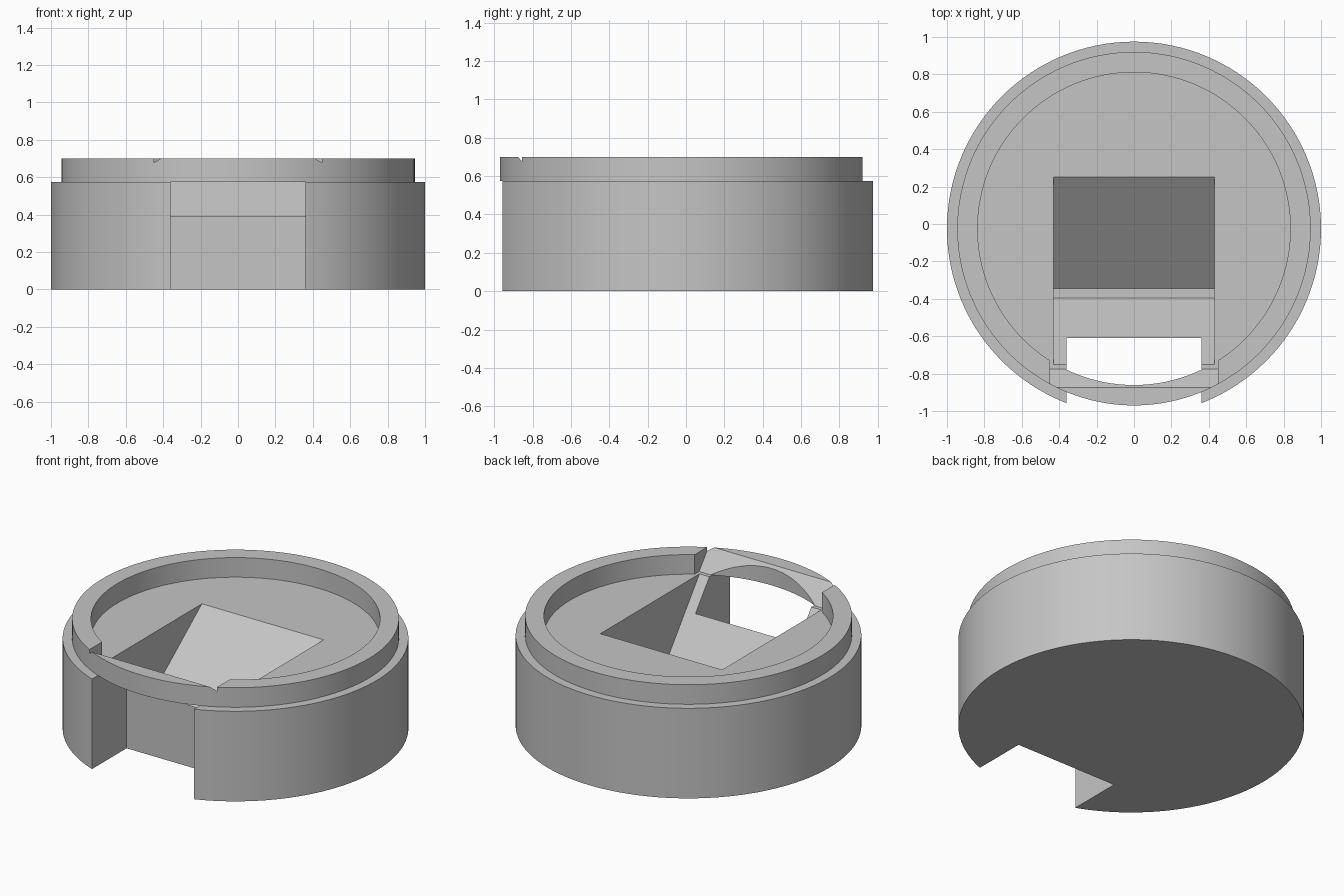
import bpy, bmesh, math

cube = bpy.data.objects.get("Cube")
if cube:
    bpy.data.objects.remove(cube, do_unlink=True)

CENTRE_Y = -0.025
DECK = 0.575     # height of the body top and recessed floor
RIM = 0.70       # height of the raised ring
SIDES = 128

grey = bpy.data.materials.new("plain grey")
grey.use_nodes = True
grey.diffuse_color = (0.56, 0.56, 0.56, 1)
grey.node_tree.nodes["Principled BSDF"].inputs["Base Color"].default_value = (0.56, 0.56, 0.56, 1)


def make_object(name, bm):
    bmesh.ops.recalc_face_normals(bm, faces=bm.faces)
    mesh = bpy.data.meshes.new(name)
    bm.to_mesh(mesh)
    bm.free()
    mesh.materials.append(grey)
    obj = bpy.data.objects.new(name, mesh)
    bpy.context.collection.objects.link(obj)
    return obj


def disc(name, bottom, top, outer, inner=0):
    """Solid cylinder, or a tube when an inner radius is given."""
    bm = bmesh.new()

    def loop(r, z):
        angles = [2 * math.pi * i / SIDES for i in range(SIDES)]
        return [bm.verts.new((r * math.sin(a), CENTRE_Y + r * math.cos(a), z)) for a in angles]

    loops = [loop(outer, bottom), loop(outer, top)]
    if inner:
        loops += [loop(inner, top), loop(inner, bottom)]
        pairs = list(zip(loops, loops[1:] + loops[:1]))
    else:
        pairs = [(loops[0], loops[1])]
        for ring in loops:
            bm.faces.new(ring)
    for a, b in pairs:
        for i in range(SIDES):
            j = (i + 1) % SIDES
            bm.faces.new((a[i], a[j], b[j], b[i]))
    return make_object(name, bm)


def prism(name, half_width, profile):
    """Extrude a (y, z) profile across x."""
    bm = bmesh.new()
    face = bm.faces.new([bm.verts.new((-half_width, y, z)) for y, z in profile])
    grown = bmesh.ops.extrude_face_region(bm, geom=[face])["geom"]
    verts = [v for v in grown if isinstance(v, bmesh.types.BMVert)]
    bmesh.ops.translate(bm, verts=verts, vec=(2 * half_width, 0, 0))
    obj = make_object(name, bm)
    obj.hide_render = True
    return obj


def cut(target, cutter):
    bpy.ops.object.select_all(action='DESELECT')
    bpy.context.view_layer.objects.active = target
    target.select_set(True)
    mod = target.modifiers.new("cut", 'BOOLEAN')
    mod.operation = 'DIFFERENCE'
    mod.solver = 'EXACT'
    mod.object = cutter
    bpy.ops.object.modifier_apply(modifier=mod.name)
    bpy.data.objects.remove(cutter, do_unlink=True)


# Main body with a tilted pocket and a front channel
body = disc("body", 0, DECK, 1.0)
cut(body, prism("pocket_cutter", 0.43, [
    (0.25, DECK), (-0.345, 0.115), (-0.395, 0.115),
    (-0.75, DECK), (-0.75, 0.8), (0.25, 0.8)]))
cut(body, prism("channel_cutter", 0.36, [
    (-0.61, -0.1), (-1.2, -0.1), (-1.2, 0.8), (-0.61, 0.8)]))

# Raised ring, bevelled on its inside above the channel
rim = disc("raised_ring", DECK, RIM, 0.945, 0.836)
cut(rim, prism("bevel_cutter", 0.45, [
    (-0.735, 0.525), (-0.915, 0.75), (-0.6, 0.75), (-0.6, 0.525)]))

# Smooth round walls, crisp cut edges
for part in (body, rim):
    bpy.ops.object.select_all(action='DESELECT')
    bpy.context.view_layer.objects.active = part
    part.select_set(True)
    bpy.ops.object.shade_smooth_by_angle(angle=math.radians(20))
